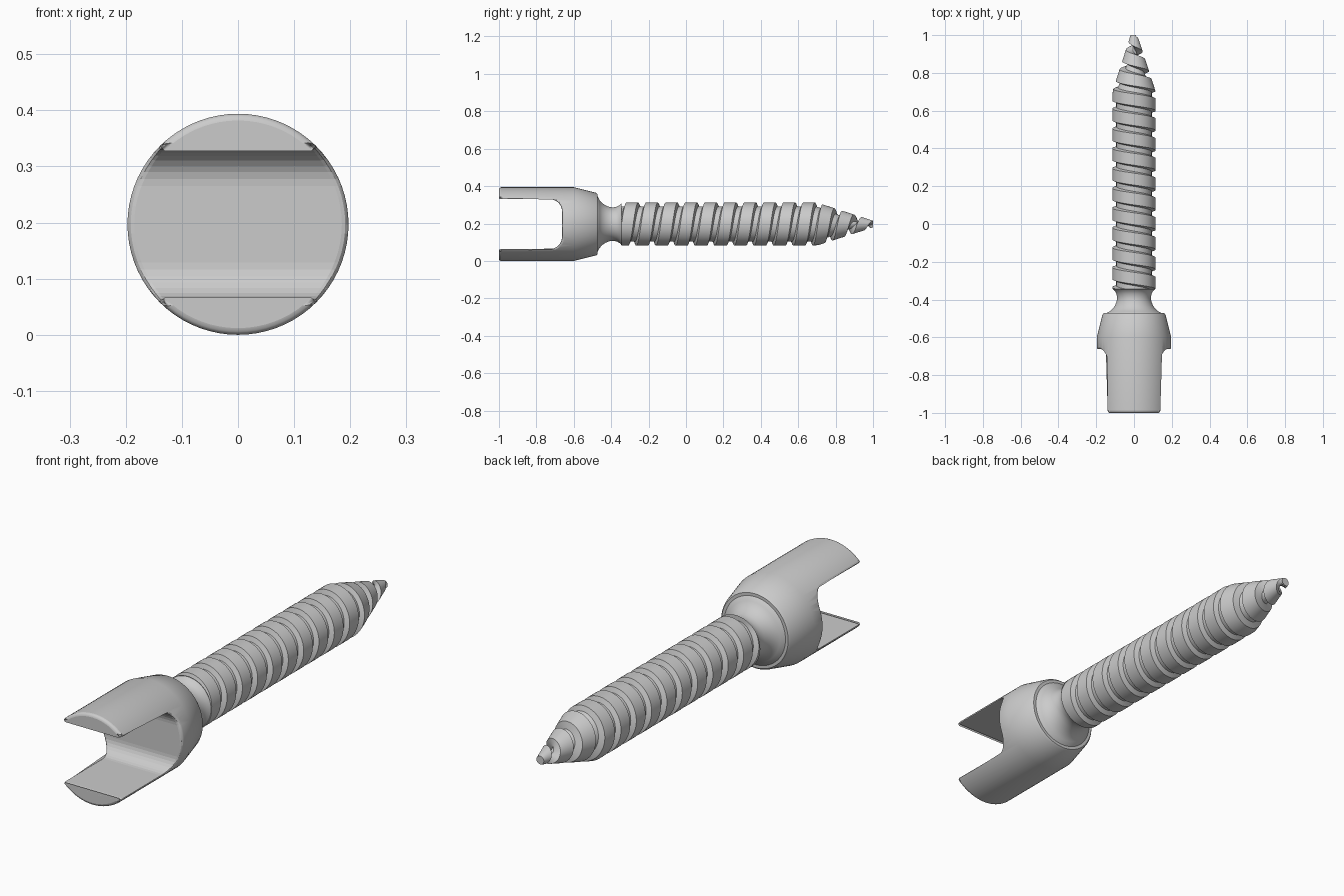
import bpy, bmesh, math
from mathutils import Vector

cube = bpy.data.objects.get("Cube")
if cube:
    bpy.data.objects.remove(cube, do_unlink=True)

R = 0.197          # head radius and height of the screw axis
PITCH = 0.105
THREAD_START, TIP = -0.345, 1.0

metal = bpy.data.materials.new("grey metal")
metal.use_nodes = True
metal.diffuse_color = (0.6, 0.6, 0.6, 1)
metal.node_tree.nodes["Principled BSDF"].inputs["Base Color"].default_value = (0.6, 0.6, 0.6, 1)


def make_object(name, bm):
    bmesh.ops.recalc_face_normals(bm, faces=bm.faces)
    mesh = bpy.data.meshes.new(name)
    bm.to_mesh(mesh)
    bm.free()
    mesh.materials.append(metal)
    obj = bpy.data.objects.new(name, mesh)
    bpy.context.collection.objects.link(obj)
    return obj


def smooth(obj, degrees):
    bpy.ops.object.select_all(action='DESELECT')
    obj.select_set(True)
    bpy.context.view_layer.objects.active = obj
    bpy.ops.object.shade_smooth_by_angle(angle=math.radians(degrees))


def around_axis(y, r, angle):
    return Vector((r * math.cos(angle), y, R + r * math.sin(angle)))


def lathe(name, profile, sides=72):
    bm = bmesh.new()
    rings = [[bm.verts.new(around_axis(y, r, math.tau * i / sides)) for i in range(sides)]
             for y, r in profile]
    for a, b in zip(rings, rings[1:]):
        for i in range(sides):
            j = (i + 1) % sides
            bm.faces.new((a[i], a[j], b[j], b[i]))
    bm.faces.new(rings[0])
    bm.faces.new(rings[-1])
    return make_object(name, bm)


# Forked head, turned from a profile
head = lathe("forked_head", [(-1, R), (-0.6, R), (-0.48, 0.167), (-0.472, 0.16), (-0.472, 0.14)])

# Round-cornered slot cut through the head from side to side
HALF, DEPTH, CORNER = 0.133, -0.663, 0.065
outline = [(-1.2, -HALF), (-1.2, HALF)]
for sign in (1, -1):
    arc = [(DEPTH - CORNER + CORNER * math.sin(a), sign * (HALF - CORNER + CORNER * math.cos(a)))
           for a in (math.pi / 2 * k / 8 for k in range(9))]
    outline += arc if sign == 1 else arc[::-1]
bm = bmesh.new()
face = bm.faces.new([bm.verts.new((-0.4, y, R + z)) for y, z in outline])
side = bmesh.ops.extrude_face_region(bm, geom=[face])
bmesh.ops.translate(bm, vec=(0.8, 0, 0),
                    verts=[g for g in side["geom"] if isinstance(g, bmesh.types.BMVert)])
cutter = make_object("slot_cutter", bm)
cutter.hide_render = True
cutter.hide_set(True)

cut = head.modifiers.new("slot", 'BOOLEAN')
cut.object, cut.operation, cut.solver = cutter, 'DIFFERENCE', 'EXACT'
edge = head.modifiers.new("rounded edges", 'BEVEL')
edge.width, edge.segments, edge.limit_method = 0.012, 3, 'ANGLE'
edge.angle_limit = math.radians(50)
edge.use_clamp_overlap = False
smooth(head, 35)

# Waisted neck between head and thread
neck = lathe("neck", [(-0.48, 0.152), (-0.472, 0.147), (-0.462, 0.128), (-0.448, 0.112), (-0.43, 0.1),
                      (-0.41, 0.092), (-0.39, 0.089), (-0.37, 0.093), (-0.355, 0.101), (-0.345, 0.112)])
smooth(neck, 40)


# Threaded shaft: one helical strip of crest and groove, tapering to the tip
def crest_radius(y):
    if y < 0.7:
        return 0.115
    return 0.115 - 0.097 * (y - 0.7) / (TIP - 0.7)


def groove_depth(y):
    return 0.021 + 0.02 * max(0, (y - 0.7) / (TIP - 0.7))


# (share of the pitch, share of the groove depth)
THREAD = [(0, 0), (0.3, 0), (0.6, 0), (0.68, 1), (0.93, 1)]
STEPS = 64
first = THREAD_START - 2 * PITCH
turns = math.ceil((TIP - first) / PITCH) + 1
bm = bmesh.new()
strip = []
for n in range(turns * STEPS):
    row = []
    for share, depth in THREAD:
        y = first + PITCH * (n / STEPS + share)
        y = min(max(y, THREAD_START), TIP)
        r = max(crest_radius(y) - depth * groove_depth(y), 0.004)
        row.append(bm.verts.new(around_axis(y, r, math.tau * n / STEPS)))
    strip.append(row)
for n in range(len(strip) - STEPS - 1):
    a = strip[n] + [strip[n + STEPS][0]]
    b = strip[n + 1] + [strip[n + STEPS + 1][0]]
    for i in range(len(THREAD)):
        bm.faces.new((a[i], a[i + 1], b[i + 1], b[i]))
bmesh.ops.dissolve_degenerate(bm, dist=0.0001, edges=bm.edges)
bmesh.ops.holes_fill(bm, edges=[e for e in bm.edges if e.is_boundary], sides=0)
shaft = make_object("threaded_shaft", bm)
smooth(shaft, 30)
